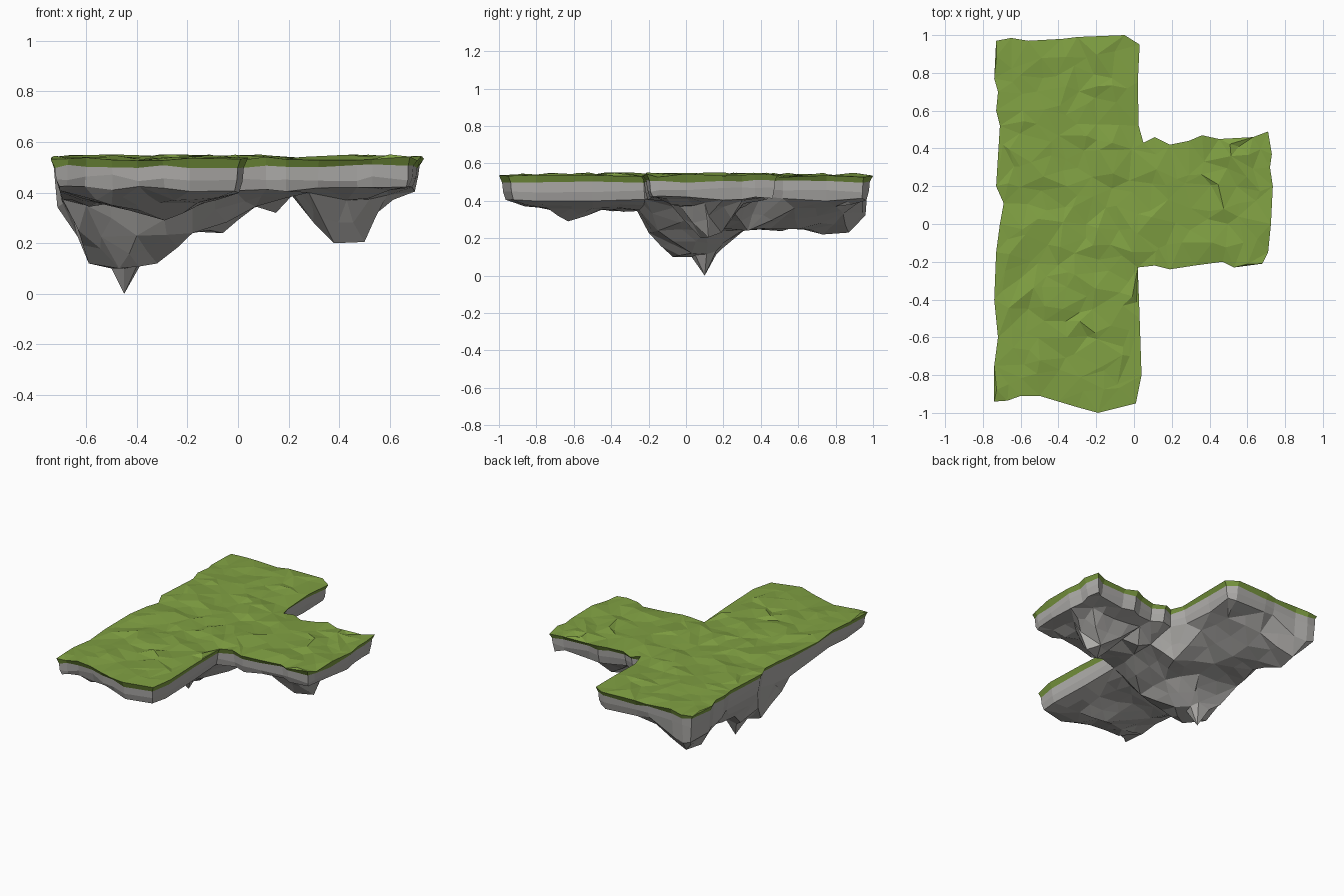
import bpy, bmesh, random
from mathutils import Vector
from mathutils.geometry import delaunay_2d_cdt

if "Cube" in bpy.data.objects:
    bpy.data.objects.remove(bpy.data.objects["Cube"])

random.seed(7)

# T-shaped outline of the island, clockwise from the back left corner
OUTLINE = [Vector(p) for p in (
    (-.73, .97), (-.65, .985), (-.56, .97), (-.38, .98), (-.30, .99), (-.05, 1.0), (.03, .95),
    (.02, .75), (.025, .52), (.05, .43), (.11, .46), (.19, .42), (.29, .44), (.36, .47),
    (.45, .45), (.63, .46), (.71, .49), (.73, .37), (.72, .30), (.735, .20), (.725, 0),
    (.71, -.15), (.68, -.21), (.53, -.23), (.47, -.20), (.32, -.22), (.19, -.24), (.11, -.22),
    (.02, -.23), (.03, -.50), (.04, -.80), (.01, -.95), (-.19, -1.0), (-.30, -.97), (-.40, -.94),
    (-.50, -.91), (-.60, -.91), (-.67, -.935), (-.74, -.94), (-.74, -.75), (-.72, -.60),
    (-.74, -.40), (-.73, -.15), (-.71, 0), (-.69, .11), (-.73, .20), (-.71, .52), (-.73, .60),
    (-.72, .70), (-.74, .77))]
N = len(OUTLINE)

# Peaks and hollows hanging under the island
MAIN_SPIKE = [
    (-.45, .10, 0), (-.50, .04, .10), (-.45, .03, .10), (-.40, .05, .11), (-.385, .11, .115),
    (-.41, .16, .13), (-.50, .16, .11), (-.59, .02, .12), (-.47, -.07, .10), (-.32, .03, .12),
    (-.56, .20, .15), (-.64, .12, .24), (-.63, -.15, .25), (-.40, -.20, .23), (-.18, -.15, .24),
    (-.18, .10, .24), (-.30, .30, .24), (-.60, .32, .25)]
BACK_ARM = [
    (-.63, .73, .22), (-.61, .87, .23), (-.33, .60, .25), (-.06, .33, .24), (-.36, .84, .33),
    (-.12, .80, .37), (-.30, .45, .25), (-.08, .58, .36), (-.54, .55, .25)]
SIDE_ARM = [
    (.38, .08, .20), (.50, .12, .205), (.44, .19, .23), (.22, .12, .395), (.43, -.03, .37),
    (.59, .10, .39), (.42, .30, .385), (.28, -.10, .40), (.60, .30, .40), (.60, -.10, .41),
    (.30, .09, .28), (.55, .12, .32), (.15, .22, .32), (.07, .08, .345), (.07, .25, .345),
    (.21, .31, .40)]
FRONT_ARM = [
    (-.29, -.63, .29), (-.50, -.72, .35), (-.16, -.74, .36), (-.56, -.50, .36), (-.13, -.50, .36),
    (-.35, -.43, .36), (-.31, -.73, .36), (-.25, -.86, .37), (-.60, -.26, .35), (-.40, -.26, .345),
    (-.18, -.25, .35), (-.56, -.82, .37), (-.08, -.86, .38)]


def material(name, color):
    m = bpy.data.materials.new(name)
    m.diffuse_color = (*color, 1)
    m.use_nodes = True
    m.node_tree.nodes["Principled BSDF"].inputs["Base Color"].default_value = m.diffuse_color
    return m


def corner(p):
    """1 at the deep back left corner, fading to 0 away from it."""
    return max(0, min(1, (p.y - .45) * 3)) * max(0, min(1, (-p.x - .45) * 7))


def inset(ring, d):
    """Move outline points inwards along the averaged edge normal."""
    out = []
    for i, p in enumerate(ring):
        t = (ring[(i + 1) % N] - ring[i - 1]).normalized()
        out.append(p + Vector((t.y, -t.x)) * d * (1 - .3 * corner(p)))
    return out


def lift(ring, height):
    return [Vector((p.x, p.y, height(p))) for p in ring]


def inside(p):
    """True when p lies well inside the outline."""
    hit = False
    for i, a in enumerate(OUTLINE):
        b = OUTLINE[i - 1]
        if (a - p).length < .06:
            return False
        if (a.y > p.y) != (b.y > p.y) and p.x < (b.x - a.x) * (p.y - a.y) / (b.y - a.y) + a.x:
            hit = not hit
    return hit


def cap(ring, points):
    """Triangulate a ring with its inner points."""
    allp = ring + points
    edges = [(i, (i + 1) % N) for i in range(N)]
    _, _, faces, orig, _, _ = delaunay_2d_cdt([p.xy for p in allp], edges, [], 1, 1e-5)
    return [[orig[i][0] for i in f] for f in faces]


def build(name, rings, cap_points, cap_ring, flip, mat, rough=0):
    """Stack rings from top to bottom and close one of them with a bumpy cap."""
    verts = [p for r in rings for p in r] + cap_points
    faces = []
    for r in range(len(rings) - 1):
        for i in range(N):
            j = (i + 1) % N
            faces.append((r * N + i, r * N + j, (r + 1) * N + j, (r + 1) * N + i))
    for f in cap(rings[cap_ring], cap_points):
        f = [cap_ring * N + i if i < N else len(rings) * N + i - N for i in f]
        faces.append(f[::-1] if flip else f)
    me = bpy.data.meshes.new(name)
    me.from_pydata(verts, [], faces)
    if rough:  # break long facets into smaller chipped ones
        bm = bmesh.new()
        bm.from_mesh(me)
        long_edges = [e for e in bm.edges if e.calc_length() > .17
                      and all(len(f.verts) == 3 for f in e.link_faces)]
        bmesh.ops.subdivide_edges(bm, edges=long_edges, cuts=1)
        bmesh.ops.triangulate(bm, faces=[f for f in bm.faces if len(f.verts) > 4])
        bm.verts.ensure_lookup_table()
        for v in bm.verts[len(verts):]:
            v.co += Vector([random.uniform(-rough, rough) for _ in range(3)])
        bm.to_mesh(me)
        bm.free()
    me.materials.append(mat)
    ob = bpy.data.objects.new(name, me)
    bpy.context.collection.objects.link(ob)


def rim(p):
    """Lower edge of the cliff: deeper along the back left side."""
    side = .03 if p.x < -.6 and p.y > -.2 else 0
    return .412 - max(.08 * corner(p), side) + random.uniform(-.014, .014)


# Shared rings: turf edge, turf underside, cliff brow, cliff foot
edge = lift(OUTLINE, lambda p: random.uniform(.526, .545))
seam = lift(inset(OUTLINE, .017), lambda p: random.uniform(.496, .512))
brow = lift(inset(OUTLINE, .022), lambda p: random.uniform(.445, .475))
foot = lift(inset(OUTLINE, .036), rim)

# Turf: gently uneven top with an overhanging edge
turf_points = []
for i in range(-8, 9):
    for k in range(-11, 12):
        p = Vector((i * .095 + random.uniform(-.04, .04), k * .09 + random.uniform(-.04, .04)))
        if inside(p):
            turf_points.append(Vector((p.x, p.y, random.uniform(.529, .551))))
build("turf", [edge, seam], turf_points, 0, False, material("grass green", (.215, .35, .055)))

# Rock: cliff band and hanging peaks
peaks = [Vector(p) for p in MAIN_SPIKE + BACK_ARM + SIDE_ARM + FRONT_ARM]
build("rock", [seam, brow, foot], peaks, 2, True, material("stone grey", (.44, .43, .415)), .012)
